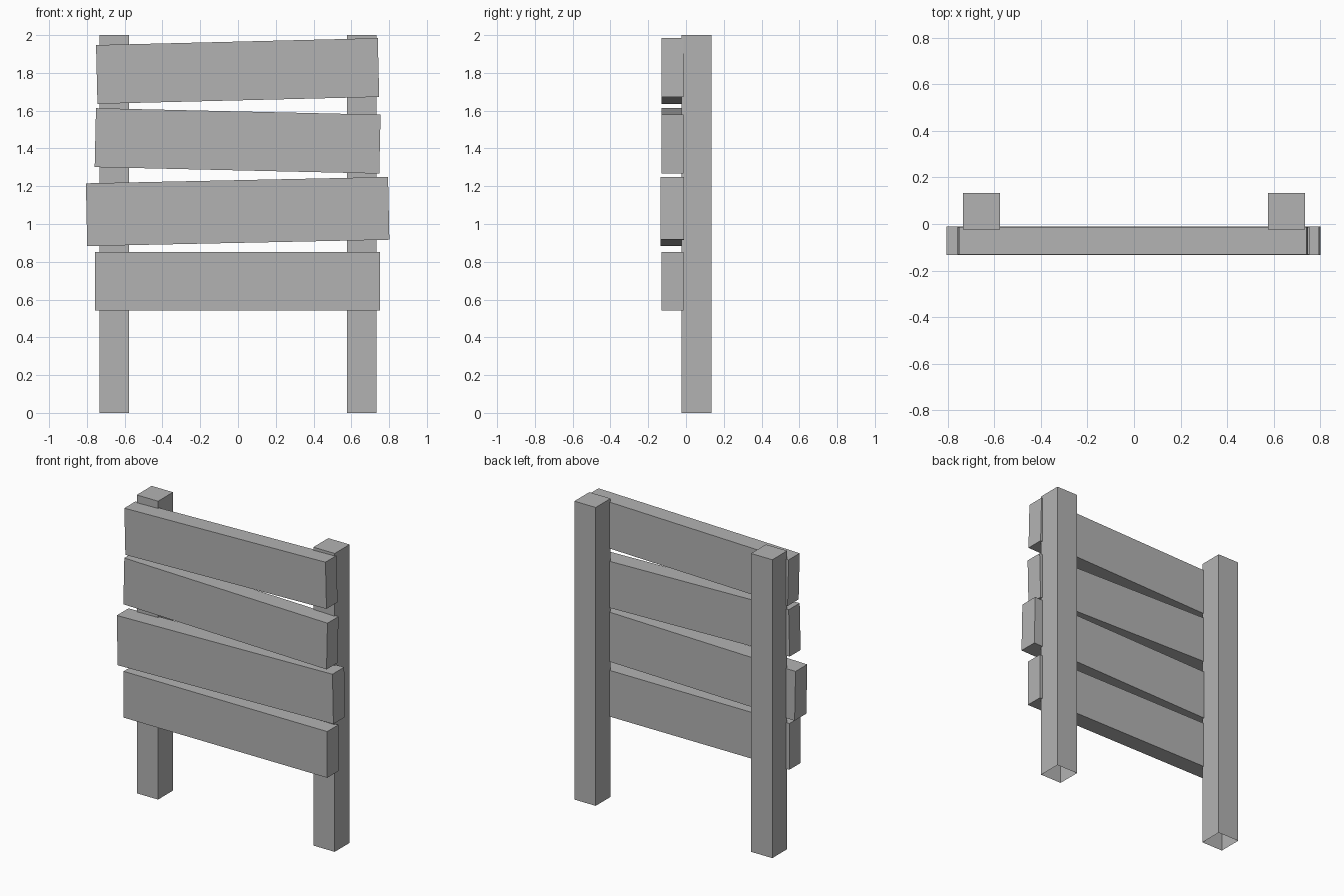
import bpy, bmesh
from math import radians
from mathutils import Matrix, Vector

cube = bpy.data.objects.get("Cube")
if cube:
    bpy.data.objects.remove(cube, do_unlink=True)

# Single plain grey finish
GREY = (0.45, 0.45, 0.45, 1.0)
mat = bpy.data.materials.new("grey_wood")
mat.use_nodes = True
mat.diffuse_color = GREY
mat.node_tree.nodes["Principled BSDF"].inputs["Base Color"].default_value = GREY


def box(name, center, size, tilt=0.0, open_bottom=False):
    """Flat-faced box, tilted about the y axis (positive raises the +x end)."""
    bm = bmesh.new()
    bmesh.ops.create_cube(bm, size=1.0, matrix=Matrix.Diagonal((*size, 1.0)))
    if open_bottom:
        bm.normal_update()
        bottom = [f for f in bm.faces if f.normal.z < -0.9]
        bmesh.ops.delete(bm, geom=bottom, context="FACES_ONLY")
    mesh = bpy.data.meshes.new(name)
    bm.to_mesh(mesh)
    bm.free()
    mesh.materials.append(mat)
    obj = bpy.data.objects.new(name, mesh)
    obj.location = Vector(center)
    obj.rotation_euler.y = -radians(tilt)
    bpy.context.collection.objects.link(obj)
    return obj


# Two square posts, open underneath
for side, sign in (("left", 1), ("right", -1)):
    box(f"{side}_post", (sign * 0.655, 0.055, 1.0), (0.158, 0.158, 2.0),
        open_bottom=True)

# Uneven planks across the front: name, height, length, width, thickness, tilt
planks = (
    ("bottom_plank", 0.697, 1.51, 0.31, 0.117, 0.0),
    ("lower_middle_plank", 1.066, 1.60, 0.332, 0.124, 1.2),
    ("upper_middle_plank", 1.44, 1.507, 0.312, 0.117, -1.3),
    ("top_plank", 1.81, 1.492, 0.311, 0.117, 1.4),
)
for name, z, length, width, thickness, tilt in planks:
    box(name, (-0.002, -0.072, z), (length, thickness, width), tilt)
